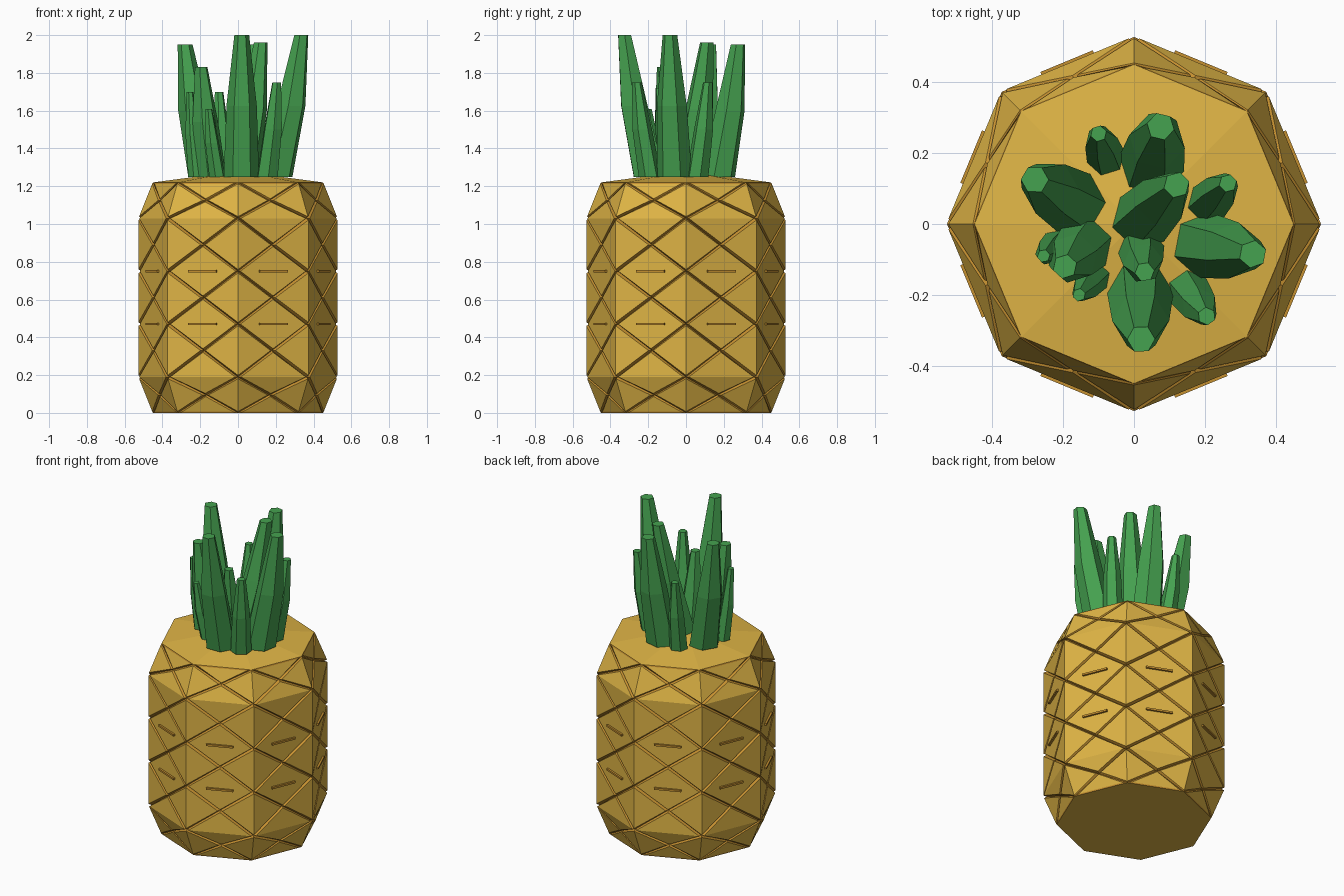
import bpy, bmesh, math
from mathutils import Vector, Matrix

if "Cube" in bpy.data.objects:
    bpy.data.objects.remove(bpy.data.objects["Cube"])


def material(name, rgb):
    m = bpy.data.materials.new(name)
    m.diffuse_color = (*rgb, 1)
    m.use_nodes = True
    m.node_tree.nodes["Principled BSDF"].inputs["Base Color"].default_value = m.diffuse_color
    return m


def make_object(name, bm, *mats):
    bmesh.ops.recalc_face_normals(bm, faces=bm.faces[:])
    me = bpy.data.meshes.new(name)
    bm.to_mesh(me)
    bm.free()
    for m in mats:
        me.materials.append(m)
    ob = bpy.data.objects.new(name, me)
    bpy.context.collection.objects.link(ob)
    return ob


yellow = material("rind", (0.74, 0.46, 0.06))
orange = material("groove", (0.56, 0.28, 0.03))
green = material("leaf_green", (0.06, 0.36, 0.08))

N = 8
PROFILE = [(0.45, 0), (0.525, 0.19), (0.525, 0.47), (0.525, 0.75), (0.525, 1.03), (0.45, 1.22)]

# Fruit body: octagonal rings, each wall panel split into four triangles by an X
bm = bmesh.new()
rings = [[bm.verts.new((r * math.cos(math.tau * i / N), r * math.sin(math.tau * i / N), z))
          for i in range(N)] for r, z in PROFILE]
low, high, left, right = {}, {}, {}, {}
nodes = [v.co.copy() for ring in rings[1:-1] for v in ring]
for b in range(len(PROFILE) - 1):
    for i in range(N):
        j = (i + 1) % N
        a, c, d, e = rings[b][i], rings[b][j], rings[b + 1][j], rings[b + 1][i]
        m = bm.verts.new((a.co + c.co + d.co + e.co) / 4)
        nodes.append(m.co.copy())
        low[b, i] = bm.faces.new((a, c, m))
        right[b, i] = bm.faces.new((c, d, m))
        high[b, i] = bm.faces.new((d, e, m))
        left[b, i] = bm.faces.new((e, a, m))
apex = bm.verts.new((0, 0, 1.28))
for i in range(N):
    bm.faces.new((rings[-1][i], rings[-1][(i + 1) % N], apex))
bm.faces.new(rings[0][::-1])
bm.normal_update()

# Diamond scales: inset each pair of triangles, then sink the seams into grooves
last = len(PROFILE) - 2
groups = []
for i in range(N):
    groups += [[low[0, i]], [high[last, i]]]
    for b in range(last + 1):
        groups.append([right[b, i - 1 if i else N - 1], left[b, i]])
        if b:
            groups.append([high[b - 1, i], low[b, i]])
for g in groups:
    rim = bmesh.ops.inset_region(bm, faces=g, thickness=0.008, depth=0,
                                 use_even_offset=True, use_boundary=True)["faces"]
    for f in rim:
        f.material_index = 1
for v in bm.verts:
    if any((v.co - n).length < 1e-4 for n in nodes):
        r = math.hypot(v.co.x, v.co.y)
        v.co.x *= (r - 0.016) / r
        v.co.y *= (r - 0.016) / r
make_object("fruit_body", bm, yellow, orange)

# Thin horizontal ridges across the middle of the flat panels
bm = bmesh.new()
apothem = 0.525 * math.cos(math.pi / N)
for z in (0.47, 0.75):
    for i in range(N):
        mat = (Matrix.Rotation(math.tau * (i + 0.5) / N, 4, 'Z')
               @ Matrix.Translation((apothem, 0, z))
               @ Matrix.Diagonal((0.024, 0.16, 0.012, 1)))
        bmesh.ops.create_cube(bm, size=1, matrix=mat)
make_object("rind_ridges", bm, orange)

# Crown leaves: base x, y, base width, tip x, y, tip height
LEAVES = [
    (0.05, 0.17, 0.17, 0.075, 0.275, 1.95),
    (-0.08, 0.19, 0.10, -0.10, 0.255, 1.70),
    (-0.17, 0.06, 0.17, -0.28, 0.125, 1.95),
    (0.02, 0.01, 0.16, 0.12, 0.11, 1.96),
    (0.21, 0.06, 0.11, 0.265, 0.115, 1.75),
    (0.155, -0.19, 0.11, 0.205, -0.26, 1.75),
    (0.20, -0.06, 0.17, 0.335, -0.085, 2.0),
    (0.018, -0.195, 0.17, 0.02, -0.325, 2.0),
    (0.02, -0.07, 0.12, 0.03, -0.135, 1.72),
    (-0.14, -0.06, 0.15, -0.195, -0.12, 1.83),
    (-0.22, -0.06, 0.08, -0.255, -0.09, 1.70),
    (-0.11, -0.15, 0.08, -0.155, -0.20, 1.61),
]
for k, (bx, by, w, tx, ty, top) in enumerate(LEAVES):
    bm = bmesh.new()
    base, tip = Vector((bx, by, 1.25)), Vector((tx, ty, top))
    turn = math.atan2(ty - by, tx - bx) + math.pi / 6
    loops = []
    # base, bulging shoulder, narrow flat tip
    for t, lean, width in ((0, 0, w), (0.5, 0.6, w * 0.86), (1, 1, w * 0.42)):
        c = base.lerp(tip, lean)
        z = base.z + (top - base.z) * t
        loops.append([bm.verts.new((c.x + width * 0.55 * math.cos(turn + math.tau * s / 6),
                                    c.y + width * 0.55 * math.sin(turn + math.tau * s / 6), z))
                      for s in range(6)])
    for lo, hi in zip(loops, loops[1:]):
        for s in range(6):
            q = (s + 1) % 6
            bm.faces.new((lo[s], lo[q], hi[q], hi[s]))
    bm.faces.new(loops[0][::-1])
    bm.faces.new(loops[-1])
    make_object(f"leaf_{k + 1}", bm, green)
